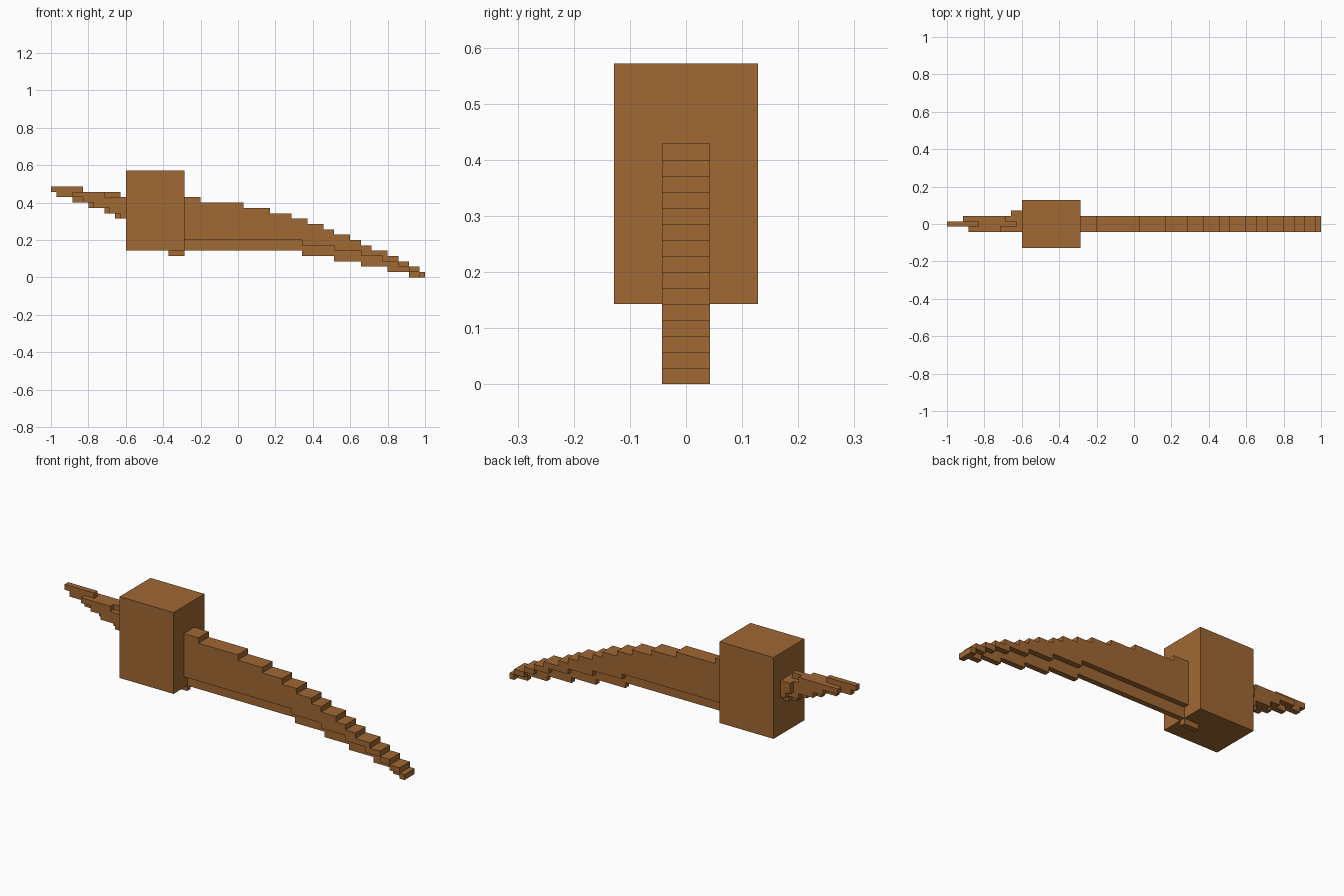
import bpy
import bmesh

UNIT = 2 / 70          # one block of the stepped design
HALF = 35              # blocks from the middle to either end

cube = bpy.data.objects.get("Cube")
if cube:
    bpy.data.objects.remove(cube, do_unlink=True)

wood = bpy.data.materials.new("warm_brown_wood")
wood.use_nodes = True
brown = (0.352, 0.138, 0.034, 1)
wood.diffuse_color = brown
wood.node_tree.nodes["Principled BSDF"].inputs["Base Color"].default_value = brown


def stair(start, steps):
    """Turn (end, height) runs into the corner points of a staircase."""
    points = []
    for end, height in steps:
        points += [(start, height), (end, height)]
        start = end
    return points


def stepped_slab(name, start, tops, bottoms, y0, y1):
    """Extrude the outline between two staircases from y0 to y1."""
    outline = stair(start, bottoms) + stair(start, tops)[::-1]
    outline = [p for i, p in enumerate(outline) if p != outline[i - 1]]
    bm = bmesh.new()
    face = bm.faces.new([bm.verts.new(((x - HALF) * UNIT, y0 * UNIT, z * UNIT))
                         for x, z in outline])
    grown = bmesh.ops.extrude_face_region(bm, geom=[face])["geom"]
    bmesh.ops.translate(bm, vec=(0, (y1 - y0) * UNIT, 0),
                        verts=[g for g in grown if isinstance(g, bmesh.types.BMVert)])
    bmesh.ops.recalc_face_normals(bm, faces=bm.faces)
    mesh = bpy.data.meshes.new(name)
    bm.to_mesh(mesh)
    bm.free()
    mesh.materials.append(wood)
    obj = bpy.data.objects.new(name, mesh)
    bpy.context.collection.objects.link(obj)
    return obj


# Central block
stepped_slab("center_block", 14, [(25, 20)], [(25, 5)], -4.5, 4.5)

# Wide upper body of the long arm, sweeping down to the tip
arm_tops = [(28, 15), (36, 14), (41, 13), (45, 12), (48, 11), (51, 10), (53, 9), (56, 8),
            (58, 7), (60, 6), (63, 5), (65, 4), (67, 3), (69, 2), (70, 1)]
arm_bottoms = [(47, 7), (53, 6), (58, 5), (62, 4), (65, 3), (67, 2), (69, 1), (70, 0)]
stepped_slab("long_arm_body", 25, arm_tops, arm_bottoms, -1.5, 1.5)

# Thin keel under the long arm
keel_tops = [(x, z + 0.5) for x, z in arm_bottoms[:-1]]
keel_bottoms = [(47, 5), (53, 4), (58, 3), (63, 2), (67, 1), (69, 0)]
stepped_slab("long_arm_keel", 25, keel_tops, keel_bottoms, -0.5, 0.5)

# Small nub under the block
stepped_slab("bottom_nub", 22, [(25, 5)], [(25, 4)], -0.5, 0.5)

# Short arm: a middle layer with a thinner layer on each side
stepped_slab("short_arm_core", 0, [(6, 17), (13, 16), (14, 15)],
             [(1, 16), (4, 15), (7, 14), (10, 13), (12, 12), (14, 11)], -0.5, 0.5)
stepped_slab("short_arm_front", 4, [(10, 16), (14, 15)],
             [(6, 15), (8, 14), (11, 13), (13, 12), (14, 11)], -1.5, -0.5)
stepped_slab("short_arm_back", 3, [(11, 16), (14, 15)],
             [(6, 15), (8, 14), (11, 13), (13, 12), (14, 11)], 0.5, 1.5)
stepped_slab("short_arm_side_nub", 12, [(14, 15)], [(13, 13), (14, 12)], 1.5, 2.5)
